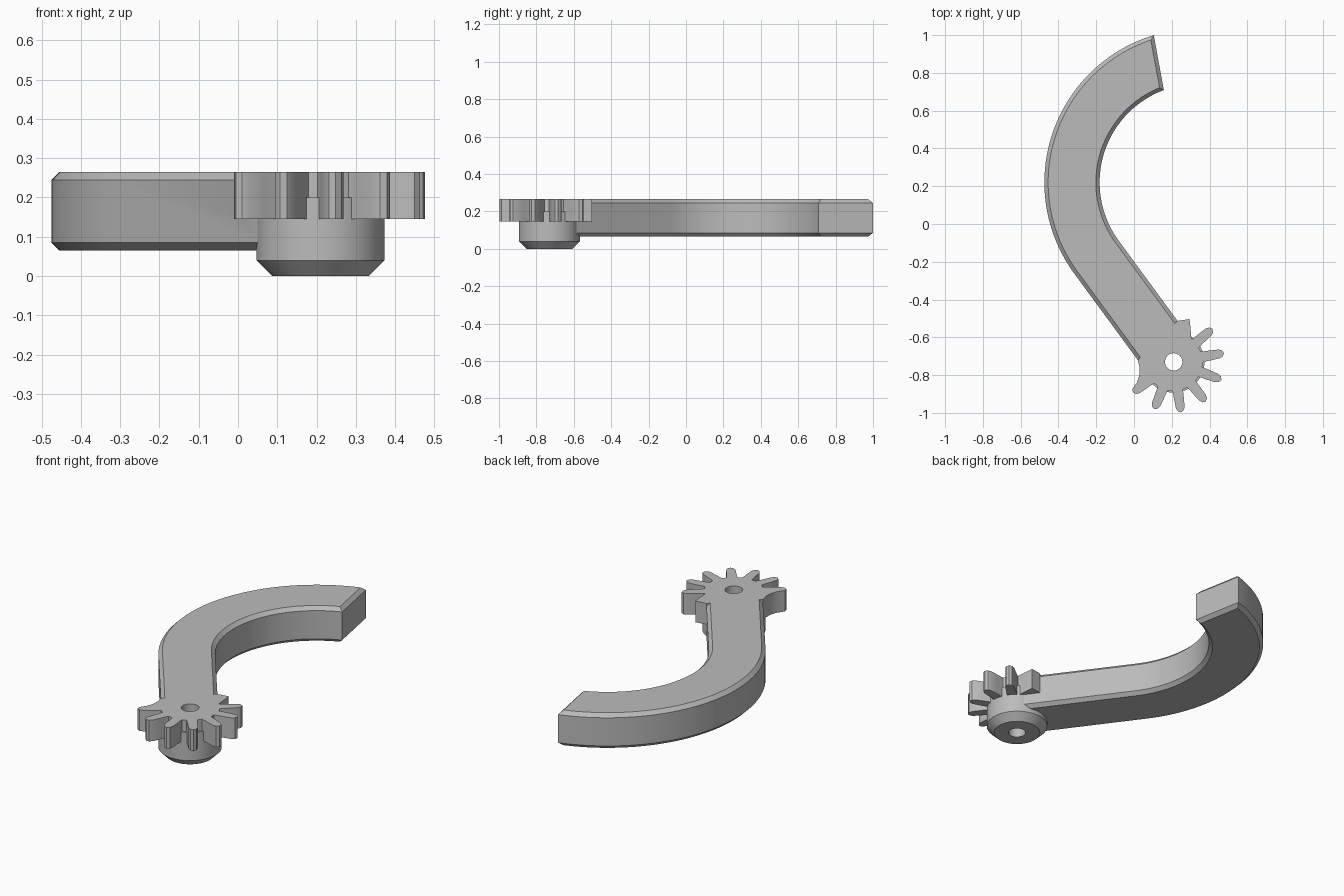
import bpy, bmesh, math
from mathutils import Vector

cube = bpy.data.objects.get("Cube")
if cube:
    bpy.data.objects.remove(cube, do_unlink=True)

grey = bpy.data.materials.new("plain grey")
grey.use_nodes = True
COLOUR = (0.5, 0.5, 0.5, 1)
grey.diffuse_color = COLOUR
grey.node_tree.nodes["Principled BSDF"].inputs["Base Color"].default_value = COLOUR

PIVOT = Vector((0.21, -0.73))
TOP = 0.265


def polar(centre, radius, degrees):
    a = math.radians(degrees)
    return centre + radius * Vector((math.cos(a), math.sin(a)))


def arc(centre, radius, start, end, steps):
    return [polar(centre, radius, start + (end - start) * i / steps) for i in range(steps + 1)]


def inset(outline, d):
    """Move every side of a counter-clockwise outline inwards by d."""
    result = []
    for i, p in enumerate(outline):
        a = (p - outline[i - 1]).normalized()
        b = (outline[(i + 1) % len(outline)] - p).normalized()
        na, nb = Vector((-a.y, a.x)), Vector((-b.y, b.x))
        result.append(p + (na + nb) * d / (1 + na.dot(nb)))
    return result


def prism(name, outline, levels):
    """Stack copies of the outline at (height, inset) levels."""
    bm = bmesh.new()
    rings = [[bm.verts.new((p.x, p.y, z)) for p in inset(outline, d)] for z, d in levels]
    n = len(outline)
    for low, high in zip(rings, rings[1:]):
        for i in range(n):
            j = (i + 1) % n
            bm.faces.new((low[i], low[j], high[j], high[i]))
    bm.faces.new(rings[0][::-1])
    bm.faces.new(rings[-1])
    bmesh.ops.recalc_face_normals(bm, faces=bm.faces)
    mesh = bpy.data.meshes.new(name)
    bm.to_mesh(mesh)
    bm.free()
    mesh.materials.append(grey)
    obj = bpy.data.objects.new(name, mesh)
    bpy.context.collection.objects.link(obj)
    return obj


# Hooked arm: two concentric arcs running tangentially to the pivot
bend = Vector((0.34, 0.22))
along = Vector((0.592, -0.806))
outer = arc(bend, 0.8145, 106.8, 216.3, 48)
inner = arc(bend, 0.522, 216.3, 110.4, 48)


def run_out(p):
    return p + along * (PIVOT - p).dot(along)


arm_outline = outer + [run_out(outer[-1]), run_out(inner[0])] + inner
arm = prism("hooked_arm", arm_outline,
            [(0.065, 0.02), (0.085, 0), (TOP - 0.02, 0), (TOP, 0.02)])

# Round boss with a chamfered foot
boss = prism("round_boss", arc(PIVOT, 0.163, 0, 354.375, 63),
             [(0, 0.04), (0.04, 0), (0.2, 0)])

# Gear sector: seven whole teeth, then a cut tooth that merges into the arm
tooth = [(0.153, -11), (0.165, -9.5), (0.2, -7.5), (0.245, -5.5), (0.262, -3.5), (0.27, 0),
         (0.262, 3.5), (0.245, 5.5), (0.2, 7.5), (0.165, 9.5), (0.153, 11)]
gear_outline = []
for k in range(7):
    gear_outline += [polar(PIVOT, r, -143 + 30.6 * k + a) for r, a in tooth]
gear_outline = gear_outline[4:]
gear_outline += [Vector(p) for p in (
    (0.304, -0.61), (0.3, -0.56), (0.297, -0.53), (0.294, -0.503), (0.23, -0.513),
    (0.02, -0.72), (0.03, -0.76), (0.028, -0.8), (0.015, -0.84), (-0.01, -0.875))]
gear = prism("gear_sector", gear_outline, [(0.145, 0), (TOP, 0)])

# Pivot hole cutter
hole = prism("pivot_hole_cutter", arc(PIVOT, 0.046, 0, 348.75, 31), [(-0.1, 0), (0.4, 0)])

# Join the parts into one solid and drill it
for part, operation in ((boss, 'UNION'), (gear, 'UNION'), (hole, 'DIFFERENCE')):
    mod = arm.modifiers.new(part.name, 'BOOLEAN')
    mod.operation = operation
    mod.solver = 'EXACT'
    mod.object = part
bpy.context.view_layer.objects.active = arm
arm.select_set(True)
for name in [m.name for m in arm.modifiers]:
    bpy.ops.object.modifier_apply(modifier=name)
for part in (boss, gear, hole):
    bpy.data.objects.remove(part, do_unlink=True)
arm.name = "geared_hook_arm"
bpy.ops.object.shade_smooth_by_angle(angle=math.radians(25))
